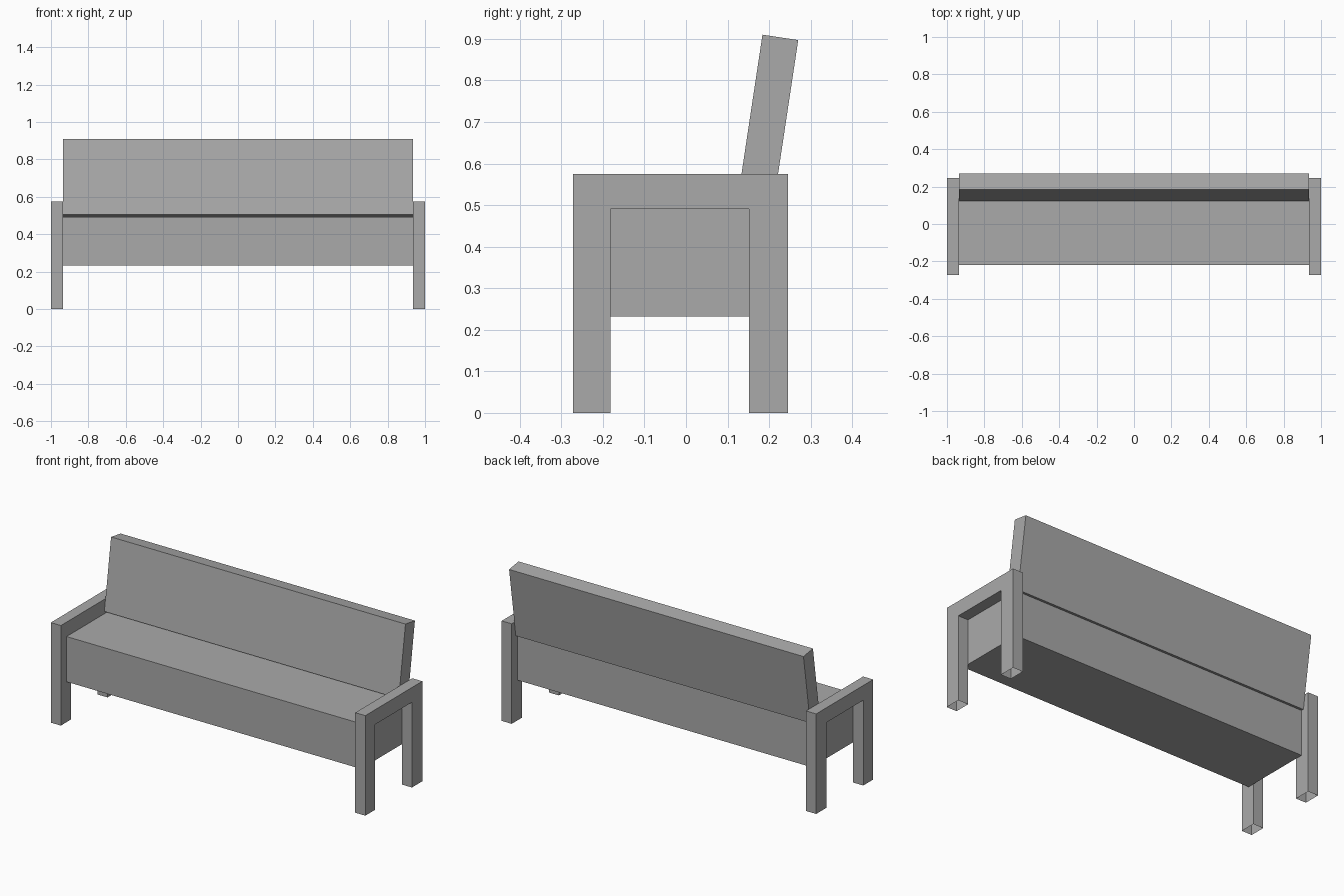
import bpy
import bmesh

if "Cube" in bpy.data.objects:
    bpy.data.objects.remove(bpy.data.objects["Cube"])

grey = bpy.data.materials.new("plain grey")
grey.diffuse_color = (0.4, 0.4, 0.4, 1)
grey.use_nodes = True
grey.node_tree.nodes["Principled BSDF"].inputs["Base Color"].default_value = grey.diffuse_color


def extrude_profile(name, profile, x0, x1, open_feet=False):
    """Extrude a (y, z) outline along x; optionally leave faces on the floor open."""
    bm = bmesh.new()
    face = bm.faces.new([bm.verts.new((x0, y, z)) for y, z in profile])
    new = bmesh.ops.extrude_face_region(bm, geom=[face])["geom"]
    verts = [v for v in new if isinstance(v, bmesh.types.BMVert)]
    bmesh.ops.translate(bm, verts=verts, vec=(x1 - x0, 0, 0))
    bmesh.ops.recalc_face_normals(bm, faces=bm.faces)
    if open_feet:
        feet = [f for f in bm.faces if all(v.co.z < 0.001 for v in f.verts)]
        bmesh.ops.delete(bm, geom=feet, context='FACES_ONLY')
    mesh = bpy.data.meshes.new(name)
    bm.to_mesh(mesh)
    bm.free()
    mesh.materials.append(grey)
    obj = bpy.data.objects.new(name, mesh)
    bpy.context.collection.objects.link(obj)
    return obj


INNER, OUTER = 0.936, 1.0

# Armrest frames: upside-down U of two legs and an arm, hollow at the feet
arch = [(-0.272, 0), (-0.272, 0.575), (0.246, 0.575), (0.246, 0),
        (0.152, 0), (0.152, 0.49), (-0.182, 0.49), (-0.182, 0)]
for side, s in (("left", -1), ("right", 1)):
    extrude_profile(side + "_arm_frame", arch, s * INNER, s * OUTER, open_feet=True)

# Deep box seat
seat = [(-0.22, 0.232), (-0.22, 0.492), (0.195, 0.492), (0.195, 0.232)]
extrude_profile("seat", seat, -INNER, INNER)

# Backrest leaning backwards, resting on its rear lower edge
back = [(0.123, 0.505), (0.184, 0.91), (0.27, 0.897), (0.209, 0.492)]
extrude_profile("backrest", back, -INNER, INNER)
